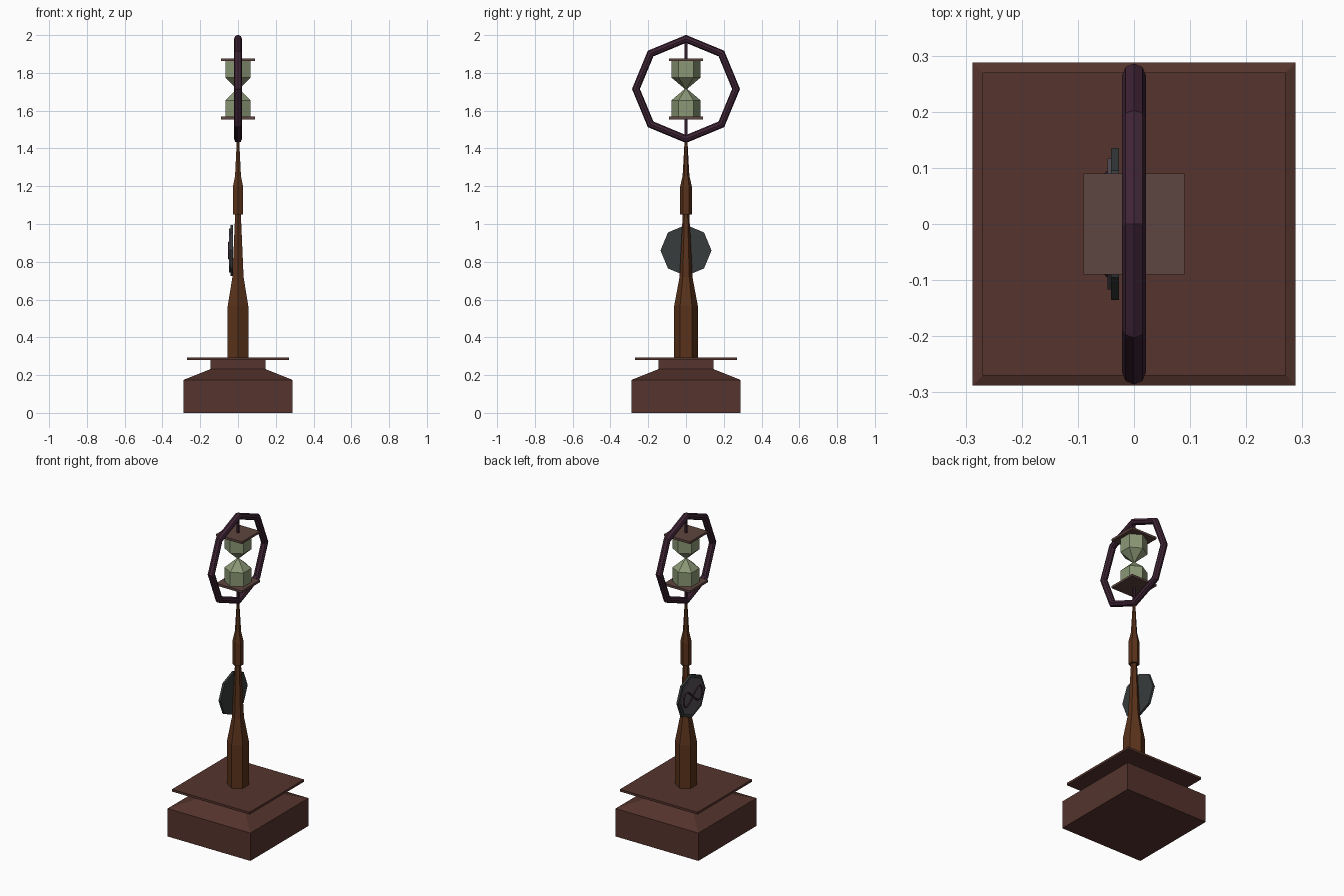
import bpy, bmesh
from math import sin, cos, pi, sqrt
from mathutils import Matrix

if "Cube" in bpy.data.objects:
    bpy.data.objects.remove(bpy.data.objects["Cube"])


def material(name, rgb):
    m = bpy.data.materials.new(name)
    m.diffuse_color = (*rgb, 1)
    m.use_nodes = True
    m.node_tree.nodes["Principled BSDF"].inputs["Base Color"].default_value = m.diffuse_color
    return m


mahogany = material("mahogany", (0.09, 0.034, 0.026))
wood = material("wood", (0.1, 0.032, 0.011))
plum = material("plum", (0.05, 0.018, 0.036))
cap_wood = material("cap_wood", (0.11, 0.06, 0.05))
glass = material("glass", (0.26, 0.31, 0.18))
iron = material("iron", (0.04, 0.045, 0.046))
dial_grey = material("dial_grey", (0.1, 0.085, 0.105))


def lathe(name, profile, sides, start, mat, matrix=None):
    """Turn a list of (radius, height) into a capped, flat-sided solid."""
    bm = bmesh.new()
    rings = [[bm.verts.new((r * cos(start + 2 * pi * i / sides),
                            r * sin(start + 2 * pi * i / sides), z))
              for i in range(sides)] for r, z in profile]
    for a, b in zip(rings, rings[1:]):
        for i in range(sides):
            j = (i + 1) % sides
            bm.faces.new((a[i], a[j], b[j], b[i]))
    bm.faces.new(rings[0][::-1])
    bm.faces.new(rings[-1])
    if matrix:
        bm.transform(matrix)
    mesh = bpy.data.meshes.new(name)
    bm.to_mesh(mesh)
    bm.free()
    obj = bpy.data.objects.new(name, mesh)
    mesh.materials.append(mat)
    bpy.context.collection.objects.link(obj)
    return obj


def square(name, profile, mat):
    """Square solid; profile holds (half width, height)."""
    return lathe(name, [(w * sqrt(2), z) for w, z in profile], 4, pi / 4, mat)


# Stepped square base and its top plate
square("base", [(0.288, 0), (0.288, 0.175), (0.145, 0.232), (0.145, 0.285)], mahogany)
square("base_plate", [(0.27, 0.28), (0.27, 0.294)], mahogany)

# Two tapering six-sided column sections
lathe("lower_column", [(0.063, 0.29), (0.063, 0.565), (0.034, 0.72), (0.015, 1.1)],
      6, pi / 2, wood)
lathe("upper_column", [(0.032, 1.05), (0.032, 1.195), (0.018, 1.255), (0.007, 1.45)],
      6, pi / 2, wood)

# Eight-sided ring around the hourglass
bpy.ops.mesh.primitive_torus_add(major_segments=8, minor_segments=8,
                                 major_radius=0.265, minor_radius=0.021,
                                 location=(0, 0, 1.715), rotation=(0, pi / 2, 0))
ring = bpy.context.object
ring.name = "ring"
ring.data.materials.append(plum)

# Hourglass with end caps and pins, top and bottom
mid = 1.715
lathe("hourglass", [(0.077, mid - 0.15), (0.077, mid - 0.06), (0.006, mid),
                    (0.077, mid + 0.06), (0.077, mid + 0.15)], 6, pi / 2, glass)
for label, s in (("lower", -1), ("upper", 1)):
    lo, hi = sorted((mid + s * 0.147, mid + s * 0.161))
    square(label + "_cap", [(0.09, lo), (0.09, hi)], cap_wood)
    lo, hi = sorted((mid + s * 0.155, mid + s * 0.262))
    lathe(label + "_pin", [(0.008, lo), (0.008, hi)], 6, pi / 2, plum)

# Eight-sided medallion on the left side of the column
side = Matrix.Translation((0, 0, 0.86)) @ Matrix.Rotation(-pi / 2, 4, 'Y')
lathe("medallion_back", [(0.135, 0.027), (0.135, 0.041)], 8, 0, iron, side)
lathe("medallion_face", [(0.117, 0.04), (0.117, 0.047)], 8, 0, dial_grey, side)

# Looped figure-eight ornament on the medallion
curve = bpy.data.curves.new("loop_ornament", 'CURVE')
curve.dimensions = '3D'
curve.bevel_depth = 0.005
curve.bevel_resolution = 0
spline = curve.splines.new('POLY')
count = 20
spline.points.add(count - 1)
for i, p in enumerate(spline.points):
    t = 2 * pi * i / count
    p.co = (-0.048, 0.09 * cos(t), 0.86 + 0.045 * sin(2 * t), 1)
spline.use_cyclic_u = True
curve.materials.append(plum)
bpy.context.collection.objects.link(bpy.data.objects.new("loop_ornament", curve))
